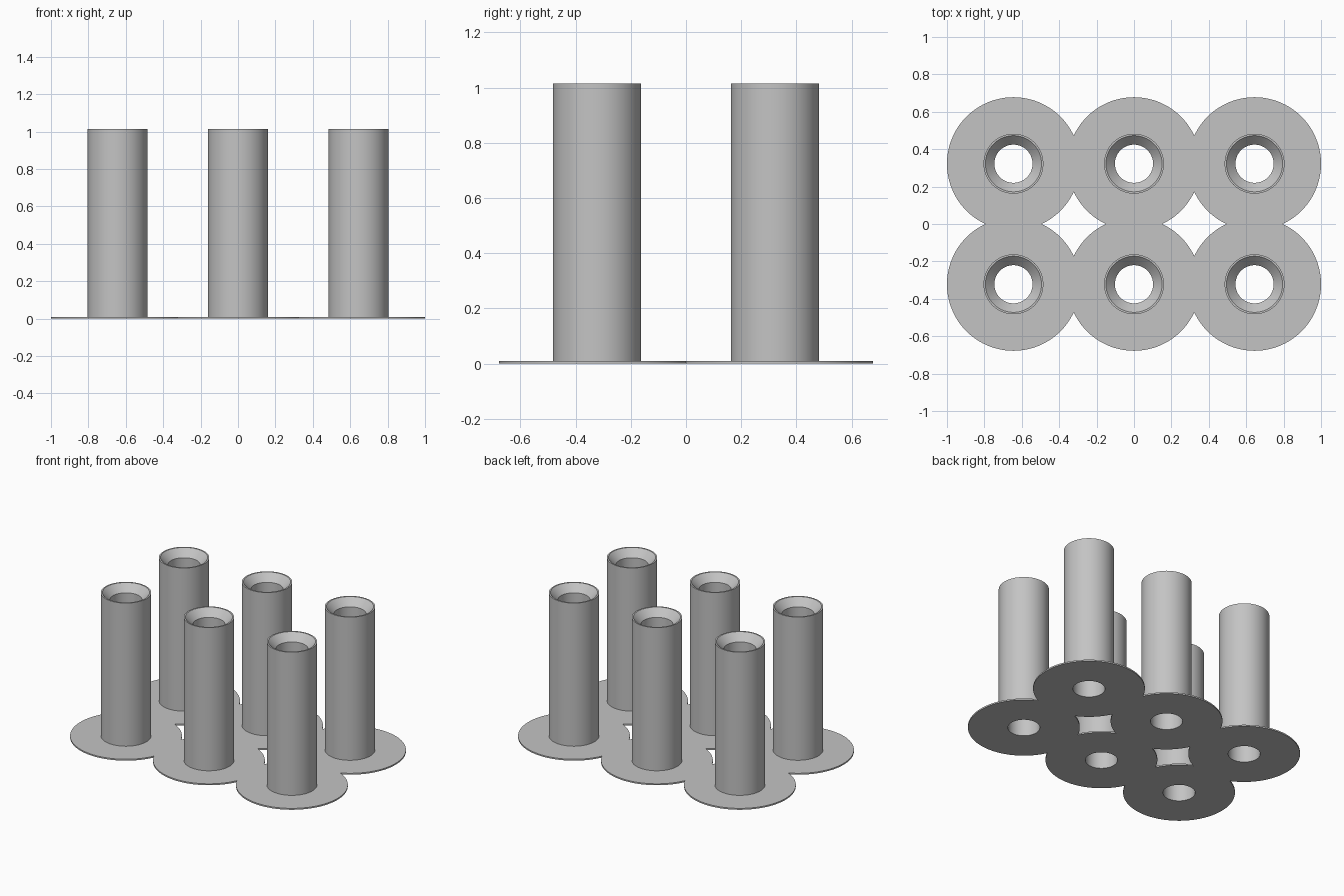
import bpy, bmesh, math

cube = bpy.data.objects.get("Cube")
if cube:
    bpy.data.objects.remove(cube, do_unlink=True)

SEGMENTS = 144
# Neighbouring discs meet at 25 degrees from the line joining their centres
MEET = math.cos(math.radians(25))
DISC = 1 / (1 + 2 * MEET)
SPACING = 1 - DISC
HALF = SPACING / 2
THICK, HEIGHT = 0.01, 1.015
OUTER, RIM, BORE = 0.16, 0.15, 0.102

grey = bpy.data.materials.new("plain grey")
grey.use_nodes = True
colour = (0.55, 0.55, 0.55, 1)
grey.diffuse_color = colour
grey.node_tree.nodes["Principled BSDF"].inputs["Base Color"].default_value = colour


def lathe(bm, profile, cx=0, cy=0, bounds=None):
    """Spin a closed (radius, z) profile; bounds clip it to a cell."""
    rings = []
    for r, z in profile:
        ring = []
        for i in range(SEGMENTS):
            a = math.tau * i / SEGMENTS
            x, y = r * math.cos(a), r * math.sin(a)
            if bounds:
                x0, x1, y0, y1 = bounds
                x, y = min(max(x, x0), x1), min(max(y, y0), y1)
            ring.append(bm.verts.new((cx + x, cy + y, z)))
        rings.append(ring)
    for k, low in enumerate(rings):
        high = rings[(k + 1) % len(rings)]
        for i in range(SEGMENTS):
            j = (i + 1) % SEGMENTS
            bm.faces.new((low[i], low[j], high[j], high[i]))


def finish(bm, name):
    bmesh.ops.recalc_face_normals(bm, faces=bm.faces)
    mesh = bpy.data.meshes.new(name)
    bm.to_mesh(mesh)
    bm.free()
    mesh.materials.append(grey)
    obj = bpy.data.objects.new(name, mesh)
    bpy.context.collection.objects.link(obj)
    bpy.ops.object.select_all(action="DESELECT")
    obj.select_set(True)
    bpy.context.view_layer.objects.active = obj
    bpy.ops.object.shade_smooth_by_angle(angle=math.radians(30))
    return obj


cells = [(col, row) for row in (-1, 1) for col in (-1, 0, 1)]

# Base plate: six discs clipped where they meet and welded into one sheet
bm = bmesh.new()
plate_profile = [(OUTER, 0), (DISC, 0), (DISC, THICK), (OUTER, THICK)]
for col, row in cells:
    bounds = (-HALF if col > -1 else -1, HALF if col < 1 else 1,
              -HALF if row > 0 else -1, HALF if row < 0 else 1)
    lathe(bm, plate_profile, col * SPACING, row * HALF, bounds)
bmesh.ops.remove_doubles(bm, verts=bm.verts, dist=0.0005)
# Drop the walls left inside the sheet along the seams
inner = []
for f in bm.faces:
    c = f.calc_center_median()
    on_seam = min(abs(c.y), abs(abs(c.x) - HALF)) < 0.0005
    if on_seam and abs(f.normal.z) < 0.5 and abs(c.z - THICK / 2) < 0.001:
        inner.append(f)
bmesh.ops.delete(bm, geom=inner, context="FACES")
finish(bm, "base_plate")

# Tubes: straight bore with a countersunk mouth
tube_profile = [(BORE, 0), (OUTER, 0), (OUTER, HEIGHT), (RIM, HEIGHT),
                (BORE, HEIGHT - 0.05)]
row_names = {-1: "front", 1: "back"}
col_names = {-1: "right", 0: "middle", 1: "left"}
for col, row in cells:
    bm = bmesh.new()
    lathe(bm, tube_profile)
    tube = finish(bm, f"{row_names[row]}_{col_names[col]}_tube")
    tube.location = (col * SPACING, row * HALF, 0)
